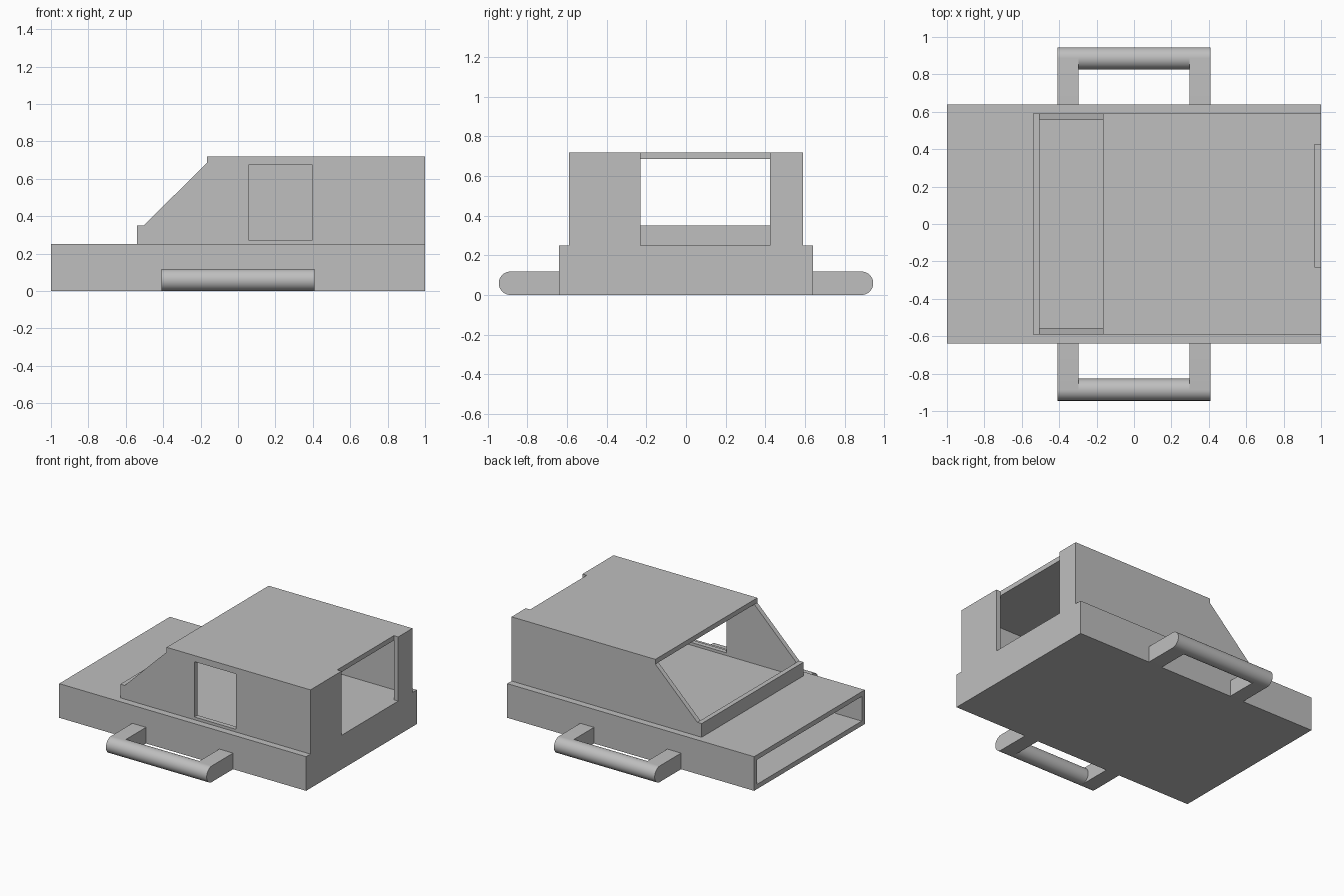
import bpy
import bmesh
import math
from mathutils import Vector

default = bpy.data.objects.get("Cube")
if default:
    bpy.data.objects.remove(default, do_unlink=True)

WALL = 0.035       # shell thickness
DECK = 0.25        # top of the lower body
ROOF = 0.72
HALF_BASE = 0.64
HALF_CABIN = 0.59
HANDLE_R = 0.059

grey = bpy.data.materials.new("plain grey")
grey.use_nodes = True
GREY = (0.52, 0.52, 0.52, 1)
grey.diffuse_color = GREY
grey.node_tree.nodes["Principled BSDF"].inputs["Base Color"].default_value = GREY


def finish(name, bm):
    """Turn a bmesh into a named grey object."""
    bmesh.ops.recalc_face_normals(bm, faces=bm.faces)
    mesh = bpy.data.meshes.new(name)
    bm.to_mesh(mesh)
    bm.free()
    mesh.materials.append(grey)
    obj = bpy.data.objects.new(name, mesh)
    bpy.context.collection.objects.link(obj)
    return obj


def extrude(name, points, start, end):
    """Extrude a closed outline from start along the vector start -> end."""
    bm = bmesh.new()
    face = bm.faces.new([bm.verts.new(Vector(p) + Vector(start)) for p in points])
    result = bmesh.ops.extrude_face_region(bm, geom=[face])
    verts = [g for g in result["geom"] if isinstance(g, bmesh.types.BMVert)]
    bmesh.ops.translate(bm, verts=verts, vec=Vector(end) - Vector(start))
    return finish(name, bm)


def box(name, x, y, z):
    """Box given by its ranges on the three axes."""
    outline = [(x[0], 0, z[0]), (x[1], 0, z[0]), (x[1], 0, z[1]), (x[0], 0, z[1])]
    return extrude(name, outline, (0, y[0], 0), (0, y[1], 0))


def activate(obj):
    bpy.ops.object.select_all(action="DESELECT")
    obj.select_set(True)
    bpy.context.view_layer.objects.active = obj


def cut(obj, x, y, z):
    """Remove a box-shaped volume from an object."""
    cutter = box("cutter", x, y, z)
    cutter.hide_render = True
    mod = obj.modifiers.new("opening", "BOOLEAN")
    mod.operation = "DIFFERENCE"
    mod.solver = "EXACT"
    mod.object = cutter
    activate(obj)
    bpy.ops.object.modifier_apply(modifier=mod.name)
    bpy.data.objects.remove(cutter, do_unlink=True)


# Lower body: a hollow box open at the nose
lower = box("lower_body", (-1, 1), (-HALF_BASE, HALF_BASE), (0, DECK))
inner = HALF_BASE - WALL
cut(lower, (-1.2, 1 - WALL), (-inner, inner), (WALL, DECK - WALL))

# Cabin: extruded side outline with a sloping nose
side = [(-0.54, 0, DECK), (1, 0, DECK), (1, 0, ROOF), (-0.165, 0, ROOF),
        (-0.165, 0, ROOF - WALL), (-0.505, 0, 0.35), (-0.54, 0, 0.35)]
cabin = extrude("cabin", side, (0, -HALF_CABIN, 0), (0, HALF_CABIN, 0))

# Hollow interior, which also opens the windscreen along the slope
inner = HALF_CABIN - WALL
cut(cabin, (-0.505, 1 - WALL), (-inner, inner), (0.2, ROOF - WALL))
# Tall opening in the end wall and a doorway in one side
cut(cabin, (1 - WALL, 1.1), (-0.23, 0.425), (0.2, 0.8))
cut(cabin, (0.06, 0.395), (-0.7, -0.5), (0.27, 0.675))

# Side handles: two round-ended arms joined by a round bar
BAR_Y = 0.945 - HANDLE_R
OUTER, INNER = 0.408, 0.297


def arc(first, last, steps, sign):
    """Points on the handle's circular section, in the y-z plane."""
    angles = [math.radians(first + (last - first) * i / steps) for i in range(steps + 1)]
    return [(0, sign * (BAR_Y + HANDLE_R * math.cos(a)),
             HANDLE_R + HANDLE_R * math.sin(a)) for a in angles]


for label, sign in (("left_side", 1), ("right_side", -1)):
    root = sign * HALF_BASE
    arm = [(0, root, 0)] + arc(-90, 90, 24, sign) + [(0, root, 2 * HANDLE_R)]
    ring = arc(0, 352.5, 47, sign)
    parts = [
        extrude(label + "_handle_rear_arm", arm, (INNER, 0, 0), (OUTER, 0, 0)),
        extrude(label + "_handle_front_arm", arm, (-OUTER, 0, 0), (-INNER, 0, 0)),
        extrude(label + "_handle_bar", ring, (-INNER, 0, 0), (INNER, 0, 0)),
    ]
    for part in parts:
        activate(part)
        bpy.ops.object.shade_smooth_by_angle(angle=math.radians(30))
